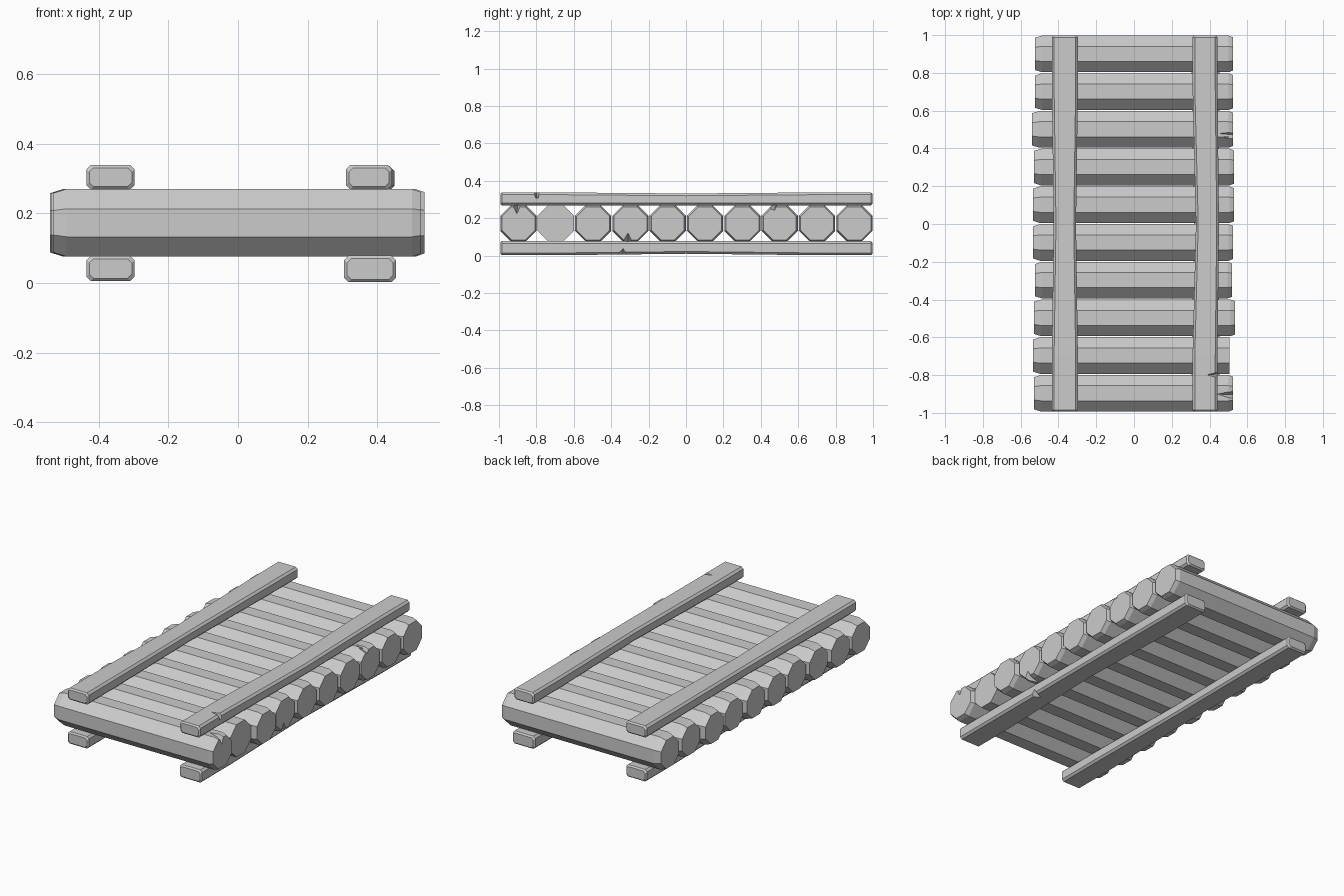
import bpy, bmesh, math

if "Cube" in bpy.data.objects:
    bpy.data.objects.remove(bpy.data.objects["Cube"])


def loft(name, rings):
    """Closed solid skinned through equal-length rings of points."""
    bm = bmesh.new()
    loops = [[bm.verts.new(p) for p in r] for r in rings]
    n = len(loops[0])
    for a, b in zip(loops, loops[1:]):
        for i in range(n):
            bm.faces.new((a[i], a[(i + 1) % n], b[(i + 1) % n], b[i]))
    bm.faces.new(loops[0])
    bm.faces.new(loops[-1])
    bmesh.ops.recalc_face_normals(bm, faces=bm.faces)
    me = bpy.data.meshes.new(name)
    bm.to_mesh(me)
    bm.free()
    ob = bpy.data.objects.new(name, me)
    bpy.context.collection.objects.link(ob)
    return ob


def octagon(x, y, z, apothem):
    r = apothem / math.cos(math.pi / 8)
    return [(x, y + r * math.cos(a), z + r * math.sin(a))
            for a in (math.pi / 8 + i * math.pi / 4 for i in range(8))]


def plank_ring(y, x0, x1, z0, z1, c=0.012, inset=0.0):
    x0, x1, z0, z1 = x0 + inset, x1 - inset, z0 + inset, z1 - inset
    return [(x, y, z) for x, z in (
        (x0 + c, z0), (x1 - c, z0), (x1, z0 + c), (x1, z1 - c),
        (x1 - c, z1), (x0 + c, z1), (x0, z1 - c), (x0, z0 + c))]


def chip(ob, pts):
    """Cut a tetrahedral split out of the wood."""
    bm = bmesh.new()
    bmesh.ops.convex_hull(bm, input=[bm.verts.new(p) for p in pts])
    bmesh.ops.recalc_face_normals(bm, faces=bm.faces)
    me = bpy.data.meshes.new("chip_cutter")
    bm.to_mesh(me)
    bm.free()
    cutter = bpy.data.objects.new("chip_cutter", me)
    bpy.context.collection.objects.link(cutter)
    cutter.hide_render = True
    mod = ob.modifiers.new("chip", 'BOOLEAN')
    mod.operation, mod.solver, mod.object = 'DIFFERENCE', 'EXACT', cutter
    bpy.context.view_layer.objects.active = ob
    bpy.ops.object.modifier_apply(modifier=mod.name)
    bpy.data.objects.remove(cutter)


# Ten octagonal logs, front to back, slightly uneven lengths
left = [.53, .535, .53, .525, .535, .535, .53, .54, .525, .525]
right = [.525, .505, .535, .52, .525, .53, .53, .525, .525, .525]
logs = []
Z, A = 0.1725, 0.097
for i, (l, r) in enumerate(zip(left, right)):
    y = -0.896 + 0.1996 * i
    rings = [octagon(-l, y, Z, 0.085), octagon(-l + 0.038, y, Z, A)]
    if i == 1:                                   # sawn flat end
        rings.append(octagon(r, y, Z, A))
    else:
        rings += [octagon(r - 0.025, y, Z, A), octagon(r, y, Z, 0.088)]
    logs.append(loft(f"log_{i + 1}", rings))

# Splits in the right log ends
chip(logs[0], [(.56, -.95, .29), (.56, -.87, .285), (.56, -.905, .205), (.43, -.90, .275)])
chip(logs[3], [(.56, -.36, .06), (.56, -.27, .06), (.56, -.31, .145), (.43, -.31, .07)])
chip(logs[7], [(.56, .42, .25), (.56, .50, .29), (.56, .47, .23), (.43, .48, .275)])


def rail(name, ends, mid, z0, z1, zm0, zm1):
    st = [(-.985, ends, z0, z1), (-.70, ends, z0, z1), (0, mid, zm0, zm1),
          (.72, ends, z0, z1), (.988, ends, z0, z1)]
    rings = [plank_ring(-.993, *ends, z0, z1, inset=.008)]
    rings += [plank_ring(y, *x, a, b) for y, x, a, b in st]
    rings.append(plank_ring(.997, *ends, z0, z1, inset=.008))
    return loft(name, rings)


# Cross rails clamped above and below the logs
rail("upper_left_rail", (-.435, -.297), (-.425, -.307), .268, .338, .268, .332)
rail("lower_left_rail", (-.435, -.297), (-.425, -.307), .005, .077, .010, .077)
up = rail("upper_right_rail", (.31, .442), (.328, .45), .268, .338, .268, .332)
low = rail("lower_right_rail", (.305, .453), (.318, .445), .002, .078, .010, .077)

# Splits in the right rails
chip(up, [(.47, -.825, .35), (.47, -.775, .35), (.43, -.795, .29), (.38, -.80, .345)])
chip(up, [(.40, 1.02, .35), (.46, .95, .35), (.46, 1.02, .29), (.46, 1.02, .36)])
chip(low, [(.47, -.39, -.005), (.47, -.30, -.005), (.46, -.335, .045), (.39, -.34, 0)])
